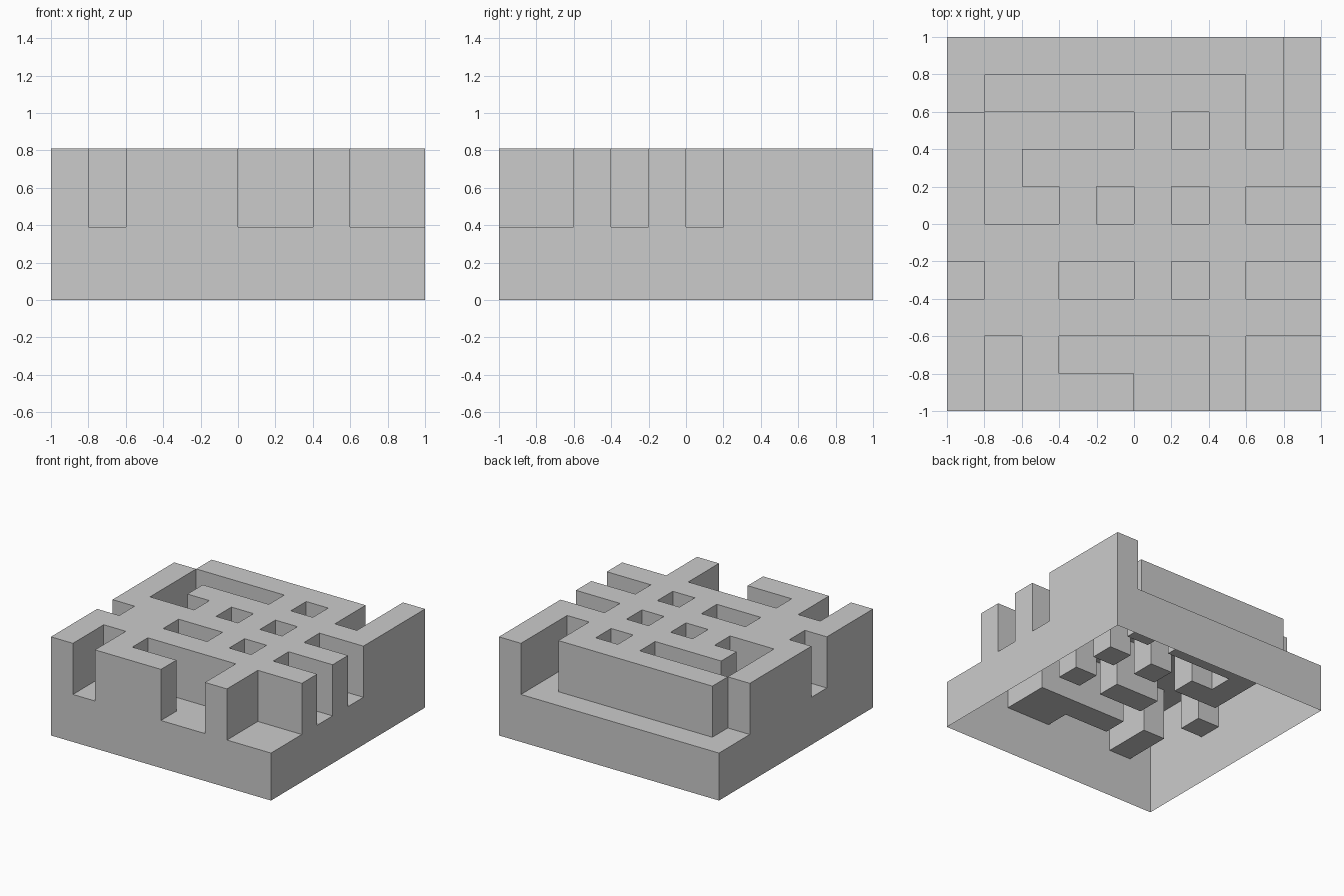
import bpy, bmesh

if "Cube" in bpy.data.objects:
    bpy.data.objects.remove(bpy.data.objects["Cube"])

N, CELL = 10, 0.2          # square grid of the tile
FLOOR, TOP = 0.39, 0.81    # channel floor and raised top


def finish(bm, name):
    bmesh.ops.remove_doubles(bm, verts=bm.verts, dist=1e-4)
    mesh = bpy.data.meshes.new(name)
    bm.to_mesh(mesh)
    bm.free()
    obj = bpy.data.objects.new(name, mesh)
    bpy.context.collection.objects.link(obj)
    return obj


def quad(bm, *points):
    bm.faces.new([bm.verts.new(p) for p in points])


# Sunken channels in cell indices: x start, x end, y start, y end
channels = [
    (0, 9, 9, 10), (0, 1, 8, 10), (8, 9, 7, 10),          # back channel
    (1, 5, 7, 8), (1, 2, 5, 8), (1, 3, 5, 6),             # hooked pit
    (6, 7, 7, 8), (4, 5, 5, 6), (6, 7, 5, 6), (6, 7, 3, 4), (3, 5, 3, 4),
    (8, 10, 5, 6), (8, 10, 3, 4), (8, 10, 0, 2),          # right notches
    (0, 1, 3, 4), (1, 2, 0, 2),                           # left and front notches
    (3, 7, 1, 2), (5, 7, 0, 1),                           # front bent channel
]
low = {(i, j) for x0, x1, y0, y1 in channels
       for i in range(x0, x1) for j in range(y0, y1)}


def levels(i, j):
    """Height levels of a cell; outside the tile is ground."""
    if not (0 <= i < N and 0 <= j < N):
        return [0.0]
    return [0.0, FLOOR] if (i, j) in low else [0.0, FLOOR, TOP]


# Maze tile: open-bottomed shell of cell tops and the step walls between them
bm = bmesh.new()
for i in range(N):
    for j in range(N):
        x0, y0 = i * CELL - 1, j * CELL - 1
        x1, y1 = x0 + CELL, y0 + CELL
        lv = levels(i, j)
        quad(bm, *[(x, y, lv[-1]) for x, y in
                   ((x0, y0), (x1, y0), (x1, y1), (x0, y1))])
        sides = (((0, -1), (x0, y0), (x1, y0)), ((1, 0), (x1, y0), (x1, y1)),
                 ((0, 1), (x1, y1), (x0, y1)), ((-1, 0), (x0, y1), (x0, y0)))
        for (di, dj), a, b in sides:
            start = levels(i + di, j + dj)[-1]
            for z0, z1 in zip(lv, lv[1:]):
                if z0 >= start:
                    quad(bm, (*a, z0), (*b, z0), (*b, z1), (*a, z1))
finish(bm, "maze_tile")

# Thin square marker patches lying on three raised ends
for name, cx, cy in (("marker_front_left", -0.9, -0.9),
                     ("marker_front_middle", -0.1, -0.9),
                     ("marker_back_right", 0.9, 0.9)):
    bm = bmesh.new()
    bmesh.ops.create_grid(bm, x_segments=1, y_segments=1, size=0.072)
    bmesh.ops.translate(bm, verts=bm.verts, vec=(cx, cy, TOP + 0.002))
    finish(bm, name)
